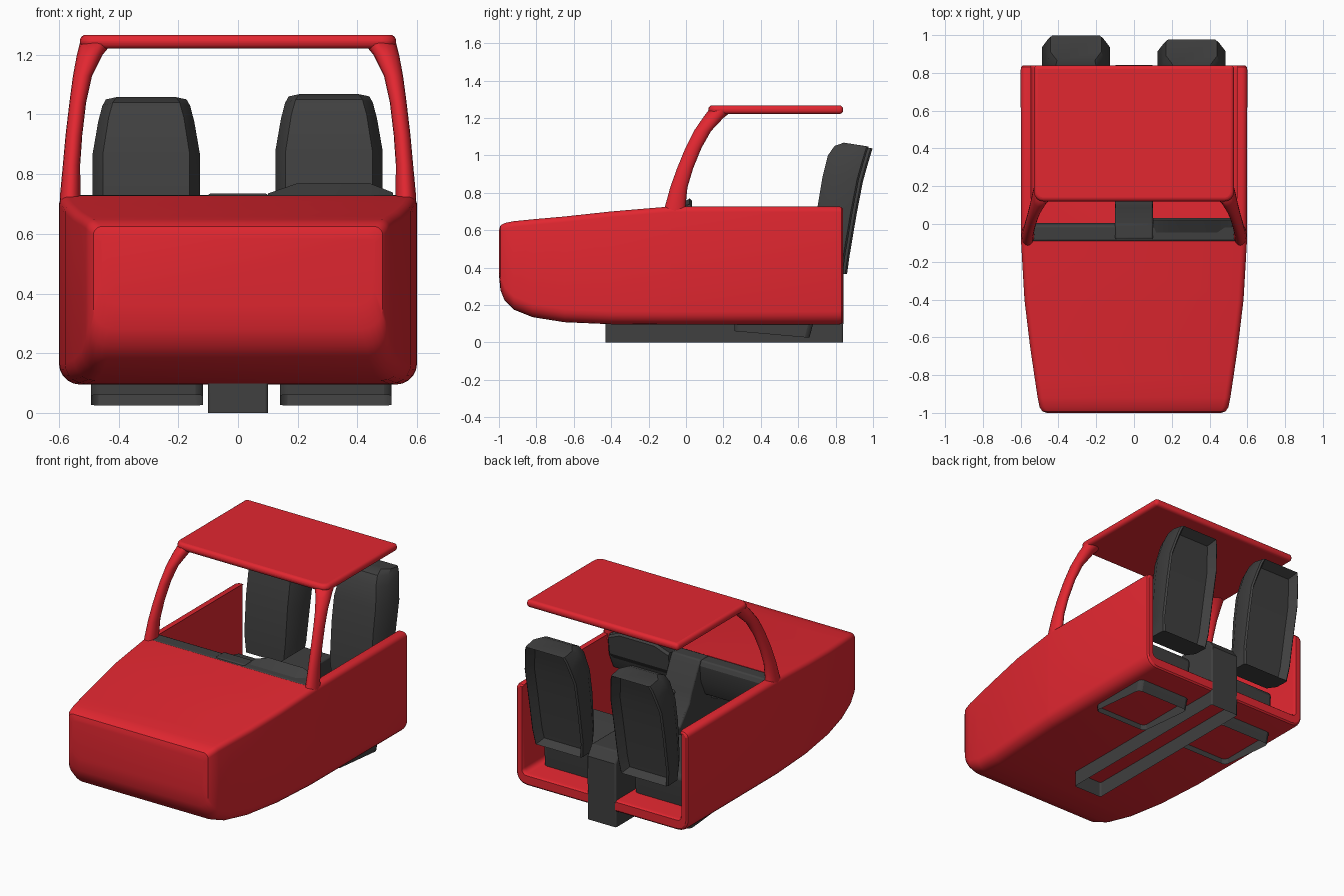
import bpy, bmesh, math
from mathutils import Vector

if "Cube" in bpy.data.objects:
    bpy.data.objects.remove(bpy.data.objects["Cube"])


def material(name, col):
    m = bpy.data.materials.new(name)
    m.diffuse_color = (*col, 1)
    m.use_nodes = True
    m.node_tree.nodes["Principled BSDF"].inputs["Base Color"].default_value = m.diffuse_color
    return m


RED = material("body red", (0.76, 0.02, 0.03))
GREY = material("interior dark grey", (0.05, 0.05, 0.05))


def finish(bm, name, mat, bevel=0, segs=2, smooth=30):
    bmesh.ops.recalc_face_normals(bm, faces=bm.faces[:])
    me = bpy.data.meshes.new(name)
    bm.to_mesh(me)
    bm.free()
    ob = bpy.data.objects.new(name, me)
    bpy.context.collection.objects.link(ob)
    me.materials.append(mat)
    if bevel:
        b = ob.modifiers.new("bevel", 'BEVEL')
        b.width, b.segments, b.limit_method, b.angle_limit = bevel, segs, 'ANGLE', math.radians(40)
    bpy.ops.object.select_all(action='DESELECT')
    ob.select_set(True)
    bpy.context.view_layer.objects.active = ob
    bpy.ops.object.shade_smooth_by_angle(angle=math.radians(smooth))
    return ob


def loft(rings):
    """Skin closed rings of points and cap both ends."""
    bm = bmesh.new()
    vs = [[bm.verts.new(p) for p in r] for r in rings]
    n = len(rings[0])
    for a, b in zip(vs, vs[1:]):
        for i in range(n):
            bm.faces.new((a[i], a[(i + 1) % n], b[(i + 1) % n], b[i]))
    bm.faces.new(vs[0])
    bm.faces.new(vs[-1])
    return bm


def extrude_x(profile, x0, x1):
    """Side profile in (y, z) stretched from x0 to x1."""
    return loft([[(x, y, z) for y, z in profile] for x in (x0, x1)])


def open_bottom(bm, limit):
    bmesh.ops.recalc_face_normals(bm, faces=bm.faces[:])
    low = [f for f in bm.faces if f.normal.z < -0.8 and f.calc_center_median().z < limit]
    bmesh.ops.delete(bm, geom=low, context='FACES')


# Body shell: outer and inner skins as rounded sections (y, half width, bottom, top)
outer = [(-1.0, .46, .36, .60), (-.992, .485, .28, .625), (-.97, .50, .225, .638),
         (-.92, .51, .175, .648), (-.82, .525, .135, .658), (-.65, .55, .108, .673),
         (-.4, .58, .097, .70), (-.09, .598, .095, .726), (-.08, .598, .095, .727),
         (.815, .60, .095, .727), (.832, .597, .099, .723), (.84, .588, .108, .714)]
inner = [(-.86, .47, .27, .60), (-.6, .505, .18, .635), (-.09, .55, .17, .675),
         (-.08, .55, .17, .727), (.815, .55, .17, .727), (.832, .552, .167, .723), (.84, .556, .16, .714)]


def body_ring(bm, y, w, zb, zt, rt, rb):
    ring = []
    for sx, top, a0 in ((1, 0, -90), (1, 1, 0), (-1, 1, 90), (-1, 0, 180)):
        r = rt if top else rb
        cz = zt - r if top else zb + r
        for k in range(6):
            a = math.radians(a0 + 18 * k)
            ring.append(bm.verts.new((sx * (w - r) + r * math.cos(a), y, cz + r * math.sin(a))))
    return ring


bm = bmesh.new()
O = [body_ring(bm, *s, .03, .07) for s in outer]
I = [body_ring(bm, *s, .005, .03) for s in inner]
TOP = 11  # the quad across the top, left open over the cabin
for skin in (O, I):
    bm.faces.new(skin[0])
    for s in range(len(skin) - 1):
        for i in range(24):
            j = (i + 1) % 24
            if i != TOP or s < len(skin) - 5:
                bm.faces.new((skin[s][i], skin[s][j], skin[s + 1][j], skin[s + 1][i]))
for i in range(24):
    if i != TOP:
        j = (i + 1) % 24
        bm.faces.new((O[-1][i], O[-1][j], I[-1][j], I[-1][i]))
bm.faces.new((O[-5][11], O[-5][12], I[-5][12], I[-5][11]))
for s in range(-5, -1):
    for i in (11, 12):
        bm.faces.new((O[s][i], O[s + 1][i], I[s + 1][i], I[s][i]))
finish(bm, "body_shell", RED)

# Roof panel
bm = bmesh.new()
bmesh.ops.create_cube(bm, size=1)
for v in bm.verts:
    v.co = Vector((v.co.x * 1.06, .48 + v.co.y * .72, 1.244 + v.co.z * .046))
front = [e for e in bm.edges if abs(e.verts[0].co.z - e.verts[1].co.z) > .01 and e.verts[0].co.y < .3]
bmesh.ops.bevel(bm, geom=front, offset=.05, segments=4, profile=.5, affect='EDGES')
finish(bm, "roof_panel", RED, .02, 4, 40)

# Windscreen pillars (x, y, z, half width, half depth)
pillar = [(.562, -.06, .69, .036, .065), (.562, -.056, .735, .034, .054), (.558, -.038, .83, .029, .046),
          (.55, -.005, .93, .028, .043), (.537, .04, 1.04, .028, .043), (.521, .088, 1.13, .032, .046),
          (.497, .145, 1.20, .043, .055), (.475, .185, 1.24, .055, .065)]
for s, side in ((1, "right"), (-1, "left")):
    rings = [[(s * (x + rx * math.cos(a)), y + ry * math.sin(a), z)
              for a in (math.tau * k / 16 for k in range(16))] for x, y, z, rx, ry in pillar]
    finish(loft(rings), "pillar_" + side, RED, smooth=50)

# Dashboard with instrument cowl on the driver's side
dash = [(-.10, .69), (-.088, .728), (-.01, .73), (.005, .70), (-.005, .60), (-.05, .50), (-.13, .48)]
finish(extrude_x(dash, -.545, .545), "dashboard", GREY, .008)
bm = loft([[(x, -.06, .72), (x, .02, zt), (x, .033, zt - .015), (x, .02, .62), (x, -.04, .55)]
           for x, zt in ((.10, .735), (.20, .77), (.44, .77), (.52, .738))])
finish(bm, "instrument_cowl", GREY)

# Centre console, open underneath, with raised dash stack
console = [(-.43, 0), (.84, 0), (.843, .40), (.80, .46), (.46, .46), (.40, .39), (.20, .39),
           (.11, .50), (.09, .56), (.02, .70), (0, .735), (-.08, .735), (-.12, .45), (-.43, .32)]
bm = extrude_x(console, -.10, .10)
open_bottom(bm, .05)
finish(bm, "centre_console", GREY, .008)

# Gear lever and knob
bm = bmesh.new()
bmesh.ops.create_cone(bm, cap_ends=True, segments=10, radius1=.01, radius2=.008, depth=.16)
bmesh.ops.translate(bm, verts=bm.verts[:], vec=(-.01, .15, .48))
ball = bmesh.ops.create_uvsphere(bm, u_segments=10, v_segments=6, radius=.018)
bmesh.ops.translate(bm, verts=ball["verts"], vec=(-.01, .15, .565))
finish(bm, "gear_lever", GREY)

# Seats: hollow-based cushion and backrest with recessed rear
cushion = [(.26, .06), (.66, .025), (.68, .10), (.70, .36), (.62, .38), (.32, .41), (.26, .37)]
back = [((.70, .38), (.855, .375), .165), ((.70, .50), (.868, .47), .178), ((.72, .73), (.907, .70), .18),
        ((.745, .88), (.94, .87), .18), ((.775, 1.0), (.965, .96), .161), ((.81, 1.05), (.983, 1.02), .147),
        ((.86, 1.068), (.992, 1.047), .135)]
for side, cx, bx, dy, dz in (("left", -.305, -.3075, .006, -.01), ("right", .3275, .305, -.016, 0)):
    bm = extrude_x(cushion, cx - .187, cx + .187)
    open_bottom(bm, .06)
    finish(bm, "seat_cushion_" + side, GREY, .025)

    rings = []
    for (yf, zf), (yb, zb), w in back:
        ym, zm = yf + .35 * (yb - yf), zf + .35 * (zb - zf)
        rings.append([(bx + x, y + dy, z + dz) for x, y, z in (
            (w - .035, yf, zf), (w, ym, zm), (w, yb - .01, zb), (w - .01, yb, zb),
            (.01 - w, yb, zb), (-w, yb - .01, zb), (-w, ym, zm), (.035 - w, yf, zf))])
    bm = loft(rings)
    bmesh.ops.recalc_face_normals(bm, faces=bm.faces[:])
    rear = [f for f in bm.faces if f.normal.y > .8 and f.calc_area() > .004
            and abs(f.calc_center_median().x - bx) < .05]
    bmesh.ops.inset_region(bm, faces=rear, thickness=.03, depth=0, use_even_offset=True)
    for v in {v for f in rear for v in f.verts}:
        v.co.y -= .05
    finish(bm, "seat_back_" + side, GREY)
